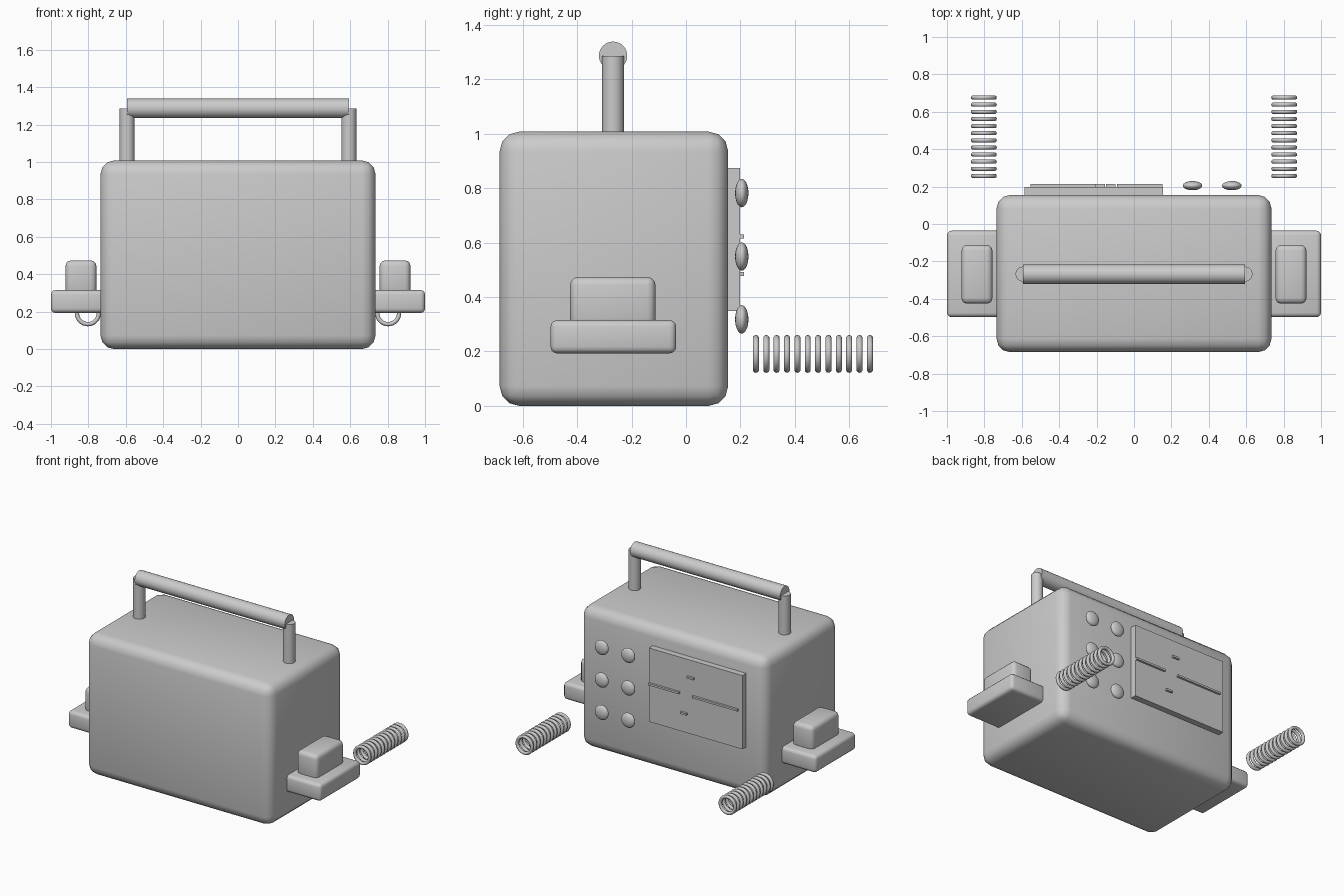
import bpy
import math

if "Cube" in bpy.data.objects:
    bpy.data.objects.remove(bpy.data.objects["Cube"])

GREY = (0.6, 0.6, 0.6, 1)
grey = bpy.data.materials.new("plain_grey")
grey.use_nodes = True
grey.diffuse_color = GREY
grey.node_tree.nodes["Principled BSDF"].inputs["Base Color"].default_value = GREY


def finish(name, smooth=True):
    obj = bpy.context.object
    obj.name = name
    obj.data.materials.append(grey)
    if smooth:
        bpy.ops.object.shade_smooth_by_angle(angle=math.radians(40))
    return obj


def box(name, xs, ys, zs, bevel=0, segments=3):
    """Box from its limits on each axis, with optional rounded edges."""
    spans = (xs, ys, zs)
    bpy.ops.mesh.primitive_cube_add(size=1, location=[(a + b) / 2 for a, b in spans])
    bpy.context.object.scale = [abs(b - a) for a, b in spans]
    bpy.ops.object.transform_apply(location=False, rotation=False, scale=True)
    if bevel:
        mod = bpy.context.object.modifiers.new("rounded_edges", "BEVEL")
        mod.width = bevel
        mod.segments = segments
        bpy.ops.object.modifier_apply(modifier=mod.name)
    return finish(name, bool(bevel))


def rod(name, radius, length, location, rotation=(0, 0, 0)):
    bpy.ops.mesh.primitive_cylinder_add(vertices=32, radius=radius, depth=length,
                                        location=location, rotation=rotation)
    return finish(name)


# Main case
box("body", (-0.735, 0.735), (-0.685, 0.155), (0, 1.008), 0.072)

# Carrying handle
HANDLE_Y = -0.268
rod("handle_bar", 0.052, 1.187, (0, HANDLE_Y, 1.287), (0, math.pi / 2, 0))

for side, label in ((1, "left"), (-1, "right")):
    rod(label + "_handle_post", 0.04, 0.307, (side * 0.593, HANDLE_Y, 1.133))

    # Side lever: wide base with a raised block
    box(label + "_lever_base", (side * 0.70, side * 1.0), (-0.498, -0.036),
        (0.193, 0.315), 0.024)
    box(label + "_lever_block", (side * 0.757, side * 0.922), (-0.426, -0.112),
        (0.29, 0.474), 0.03)

    # Coil made of separate rings
    for i in range(12):
        bpy.ops.mesh.primitive_torus_add(
            major_radius=0.058, minor_radius=0.0115,
            major_segments=32, minor_segments=10,
            location=(side * 0.803, 0.257 + i * 0.0381, 0.191),
            rotation=(math.pi / 2, 0, 0))
        finish(f"{label}_coil_ring_{i + 1}")

# Back buttons, in two columns
for x in (0.313, 0.523):
    for z in (0.318, 0.549, 0.782):
        bpy.ops.mesh.primitive_uv_sphere_add(segments=32, ring_count=16, radius=0.052,
                                             location=(x, 0.205, z))
        bpy.context.object.scale.y = 0.47
        finish("back_button")

# Back panel with thin raised bars
box("back_panel", (-0.585, 0.155), (0.14, 0.198), (0.348, 0.875))
BARS = (("long_bar_left", -0.09, 0.152, 0.622),
        ("long_bar_right", -0.553, -0.195, 0.622),
        ("short_bar_upper", -0.205, -0.155, 0.752),
        ("short_bar_lower", -0.15, -0.10, 0.485))
for name, x0, x1, z in BARS:
    box(name, (x0, x1), (0.195, 0.213), (z - 0.007, z + 0.007))
